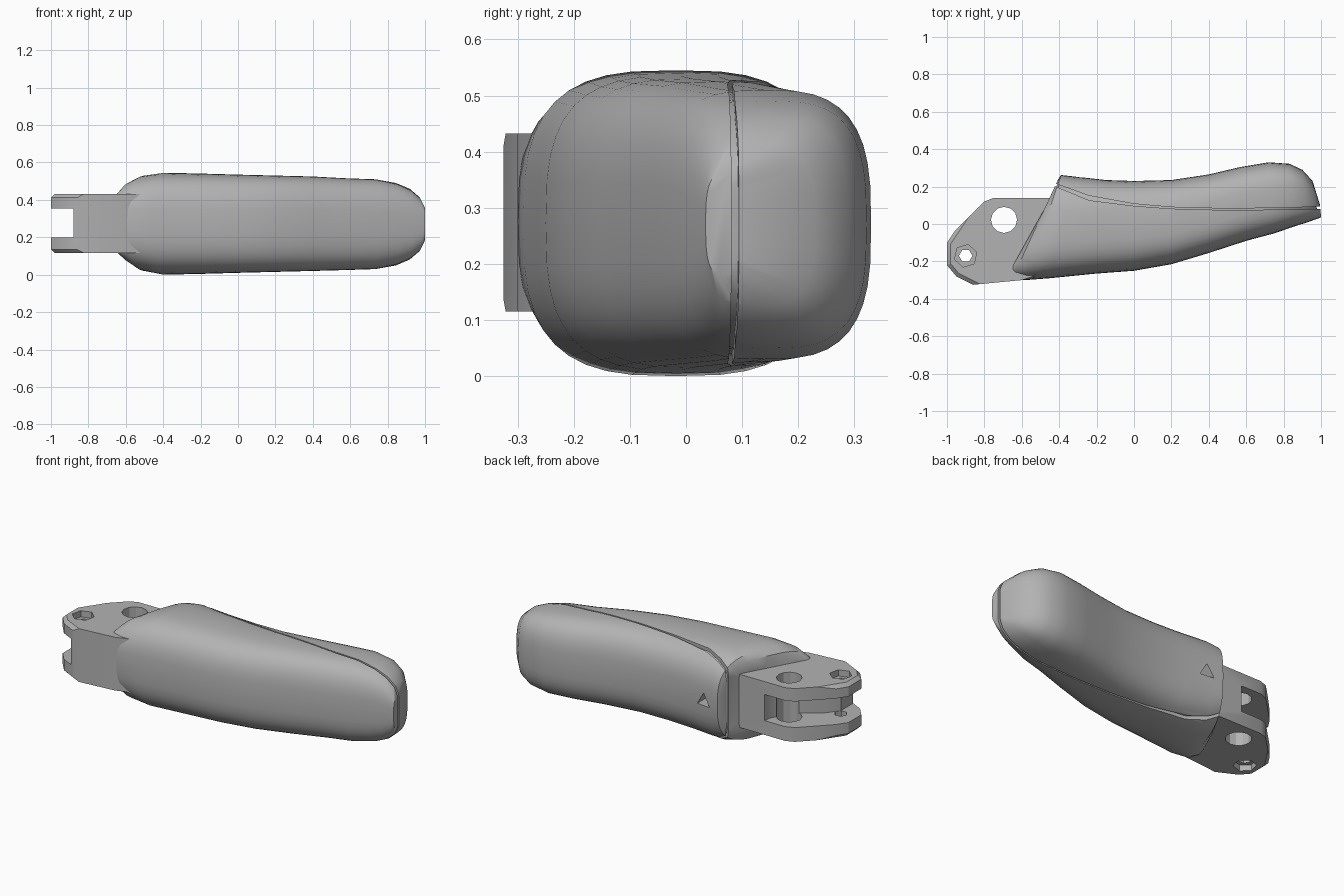
import bpy, bmesh, math
from mathutils import Vector

cube = bpy.data.objects.get("Cube")
if cube:
    bpy.data.objects.remove(cube)

grey = bpy.data.materials.new("plain grey")
grey.use_nodes = True
grey.diffuse_color = (0.45, 0.45, 0.45, 1)
grey.node_tree.nodes["Principled BSDF"].inputs["Base Color"].default_value = grey.diffuse_color


def make(name, bm):
    bmesh.ops.recalc_face_normals(bm, faces=bm.faces[:])
    mesh = bpy.data.meshes.new(name)
    bm.to_mesh(mesh)
    bm.free()
    obj = bpy.data.objects.new(name, mesh)
    bpy.context.collection.objects.link(obj)
    mesh.materials.append(grey)
    return obj


def prism(name, outline, z0, z1):
    """Extrude a plan outline upwards."""
    bm = bmesh.new()
    face = bm.faces.new([bm.verts.new((x, y, z0)) for x, y in outline])
    new = bmesh.ops.extrude_face_region(bm, geom=[face])["geom"]
    for v in new:
        if isinstance(v, bmesh.types.BMVert):
            v.co.z = z1
    return make(name, bm)


def ring(x, y, r, n, turn=0):
    return [(x + r * math.cos(turn + math.tau * i / n),
             y + r * math.sin(turn + math.tau * i / n)) for i in range(n)]


def cut(obj, *cutters):
    for c in cutters:
        c.hide_render = True
        mod = obj.modifiers.new("cut", "BOOLEAN")
        mod.operation, mod.solver, mod.object = "DIFFERENCE", "EXACT", c
        bpy.context.view_layer.objects.active = obj
        bpy.ops.object.modifier_apply(modifier=mod.name)


def smooth(obj, angle):
    bpy.ops.object.select_all(action="DESELECT")
    obj.select_set(True)
    bpy.context.view_layer.objects.active = obj
    bpy.ops.object.shade_smooth_by_angle(angle=math.radians(angle))


# Slanted body stations: front x, y; back x, y; bottom, top
stations = [
    (-.69, -.30, -.43, .17, .10, .45),
    (-.65, -.29, -.405, .24, .06, .50),
    (-.58, -.30, -.39, .262, .02, .53),
    (-.45, -.29, -.33, .255, 0, .545),
    (-.20, -.265, -.15, .235, .005, .54),
    (0, -.25, 0, .23, .01, .535),
    (.20, -.215, .20, .235, .015, .53),
    (.40, -.155, .40, .265, .02, .525),
    (.60, -.09, .57, .305, .025, .515),
    (.75, -.05, .72, .33, .03, .51),
    (.86, -.012, .83, .322, .05, .49),
    (.93, .01, .90, .29, .08, .46),
    (.98, .028, .955, .23, .125, .415),
    (1, .035, .995, .10, .18, .36),
]


def loft(name, inset, sides=40):
    bm = bmesh.new()
    rings = []
    for xf, yf, xb, yb, z0, z1 in stations:
        front, back = Vector((xf, yf, 0)), Vector((xb, yb, 0))
        mid, half = (front + back) / 2, (back - front) / 2
        half *= max(0.2, 1 - inset / half.length)
        loop = []
        for i in range(sides):
            a = math.tau * i / sides
            c, s = math.cos(a), math.sin(a)
            u = math.copysign(abs(c) ** (2 / 3), c)
            w = math.copysign(abs(s) ** (2 / 3), s)
            p = mid + half * u
            p.z = (z0 + z1) / 2 + w * ((z1 - z0) / 2 - inset)
            p.x -= inset * p.x
            loop.append(bm.verts.new(p))
        rings.append(loop)
    for a, b in zip(rings, rings[1:]):
        for i in range(sides):
            j = (i + 1) % sides
            bm.faces.new((a[i], a[j], b[j], b[i]))
    bm.faces.new(rings[0])
    bm.faces.new(rings[-1])
    return make(name, bm)


# Two-part shell, parted by a thin seam over an inner core
shell = loft("finger_shell", 0)
core = loft("inner_core", 0.018)
seam_line = [(-.48, .235, .01), (-.40, .205, .012), (-.24, .145, .018), (0, .105, .008),
             (.2, .088, .006), (.5, .08, .006), (.85, .085, .007), (1.1, .095, .012)]
seam = prism("seam_cutter", [(x, y - w) for x, y, w in seam_line] +
             [(x, y + w / 3) for x, y, w in reversed(seam_line)], -.1, .7)

# Triangular recess on the back
recess = prism("recess_cutter", ring(0, 0, .05, 3, math.pi / 2), -.09, .09)
recess.rotation_euler.x = math.pi / 2
recess.location = (-.29, .24, .27)
bpy.context.view_layer.update()
cut(shell, seam, recess)
cut(core, recess)

# Hinge bracket with a fork slot, cross hole and pin holes
bracket = prism("hinge_bracket", [
    (-.38, .14), (-.75, .14), (-.80, .12), (-.96, -.04), (-1, -.10), (-1, -.22),
    (-.95, -.28), (-.86, -.325), (-.6, -.30), (-.45, -.25)], .115, .432)
bm = bmesh.new()
bm.from_mesh(bracket.data)
rim = [e for e in bm.edges if abs(e.verts[0].co.z - e.verts[1].co.z) < .01
       and all(v.co.x < -.84 for v in e.verts)]
bmesh.ops.bevel(bm, geom=rim, offset=.02, segments=1, affect="EDGES")
bm.to_mesh(bracket.data)
bm.free()
slot = prism("slot_cutter", [(-.60, .3), (-.62, .1), (-.68, -.02), (-.82, -.12), (-.88, -.2),
                             (-.88, -.5), (-1.2, -.5), (-1.2, .3)], .2, .355)
cutters = [slot, prism("cross_hole_cutter", ring(-.695, .022, .07, 12), 0, .6),
           prism("pin_hole_cutter", ring(-.9, -.17, .036, 6), 0, .6)]
for low, high in ((.05, .15), (.395, .5)):
    cutters.append(prism("pin_recess_cutter", ring(-.9, -.17, .062, 6, .3), low, high))
cut(bracket, *cutters)

for c in [seam, recess] + cutters:
    bpy.data.objects.remove(c)
smooth(shell, 35)
smooth(core, 35)
smooth(bracket, 25)
